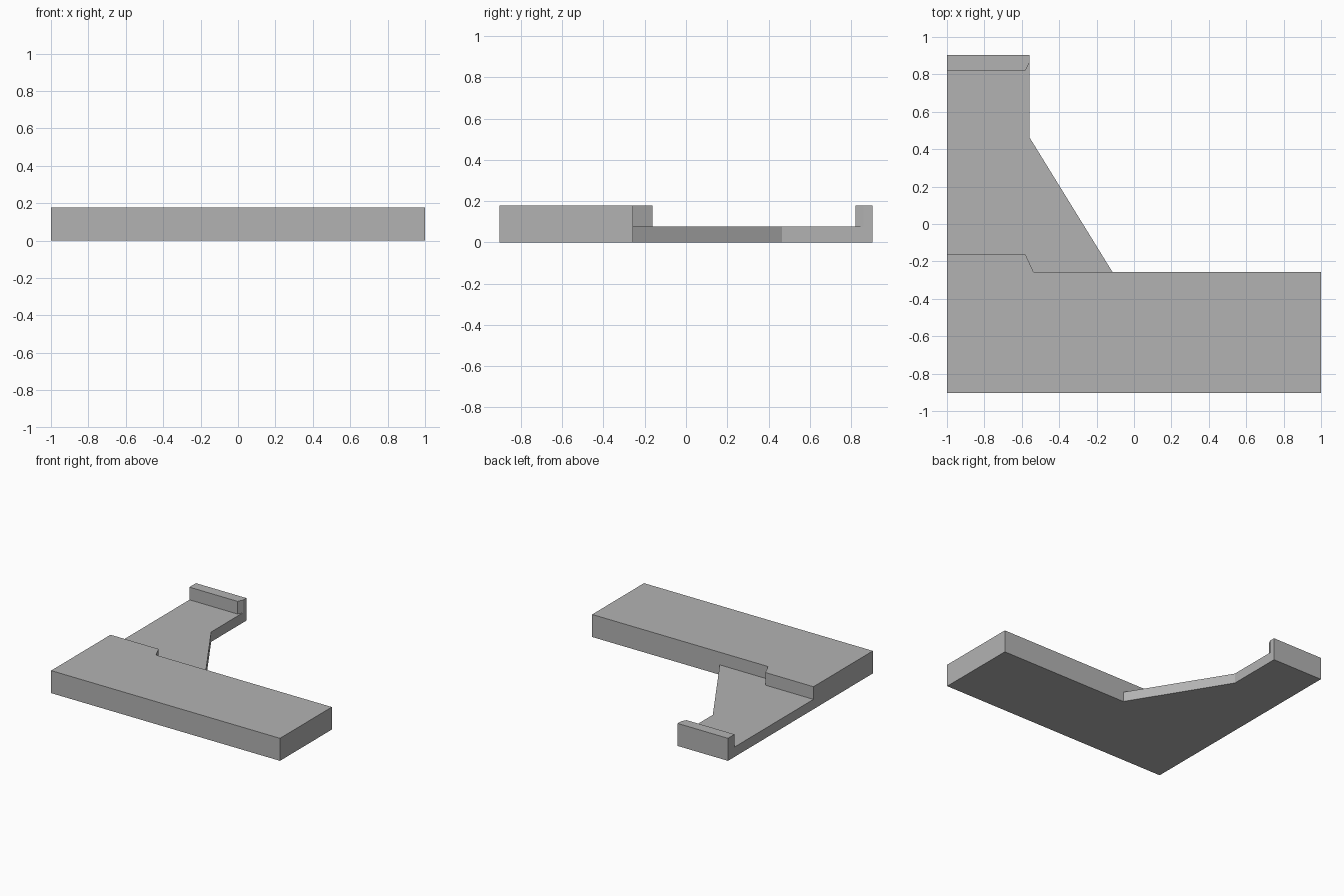
import bpy
import bmesh

cube = bpy.data.objects.get("Cube")
if cube:
    bpy.data.objects.remove(cube, do_unlink=True)

HEIGHT, FLOOR = 0.178, 0.078
BACK, WALL = 0.904, -0.257      # rear edge, back wall of the wide block
ARM_X, CORNER_X = -0.56, -0.115  # arm side, foot of the diagonal

grey = bpy.data.materials.new("plain grey")
grey.use_nodes = True
colour = (0.45, 0.45, 0.45, 1)
grey.diffuse_color = colour
grey.node_tree.nodes["Principled BSDF"].inputs["Base Color"].default_value = colour


def prism(name, outline, bottom, top):
    """Extrude a plan outline between two heights."""
    bm = bmesh.new()
    face = bm.faces.new([bm.verts.new((x, y, bottom)) for x, y in outline])
    out = bmesh.ops.extrude_face_region(bm, geom=[face])
    tops = [v for v in out["geom"] if isinstance(v, bmesh.types.BMVert)]
    bmesh.ops.translate(bm, verts=tops, vec=(0, 0, top - bottom))
    bmesh.ops.recalc_face_normals(bm, faces=bm.faces)
    mesh = bpy.data.meshes.new(name)
    bm.to_mesh(mesh)
    bm.free()
    mesh.materials.append(grey)
    obj = bpy.data.objects.new(name, mesh)
    bpy.context.collection.objects.link(obj)
    return obj


# L-shaped body with a diagonal inner side
body = prism("l_shaped_body", [
    (-1, -BACK), (1, -BACK), (1, WALL), (CORNER_X, WALL),
    (ARM_X, 0.465), (ARM_X, BACK), (-1, BACK)], 0, HEIGHT)

# Recess over the arm, leaving the wide block and the end lip at full height
recess = prism("recess_cutter", [
    (-1.2, -0.163), (-0.58, -0.163), (-0.537, WALL), (CORNER_X, WALL),
    (0.2, 0.9), (-0.54, 0.9), (-0.58, 0.822), (-1.2, 0.822)], FLOOR, HEIGHT + 0.2)
recess.hide_render = True

cut = body.modifiers.new("recess", 'BOOLEAN')
cut.operation = 'DIFFERENCE'
cut.solver = 'EXACT'
cut.object = recess
bpy.context.view_layer.objects.active = body
bpy.ops.object.modifier_apply(modifier=cut.name)
bpy.data.objects.remove(recess, do_unlink=True)
